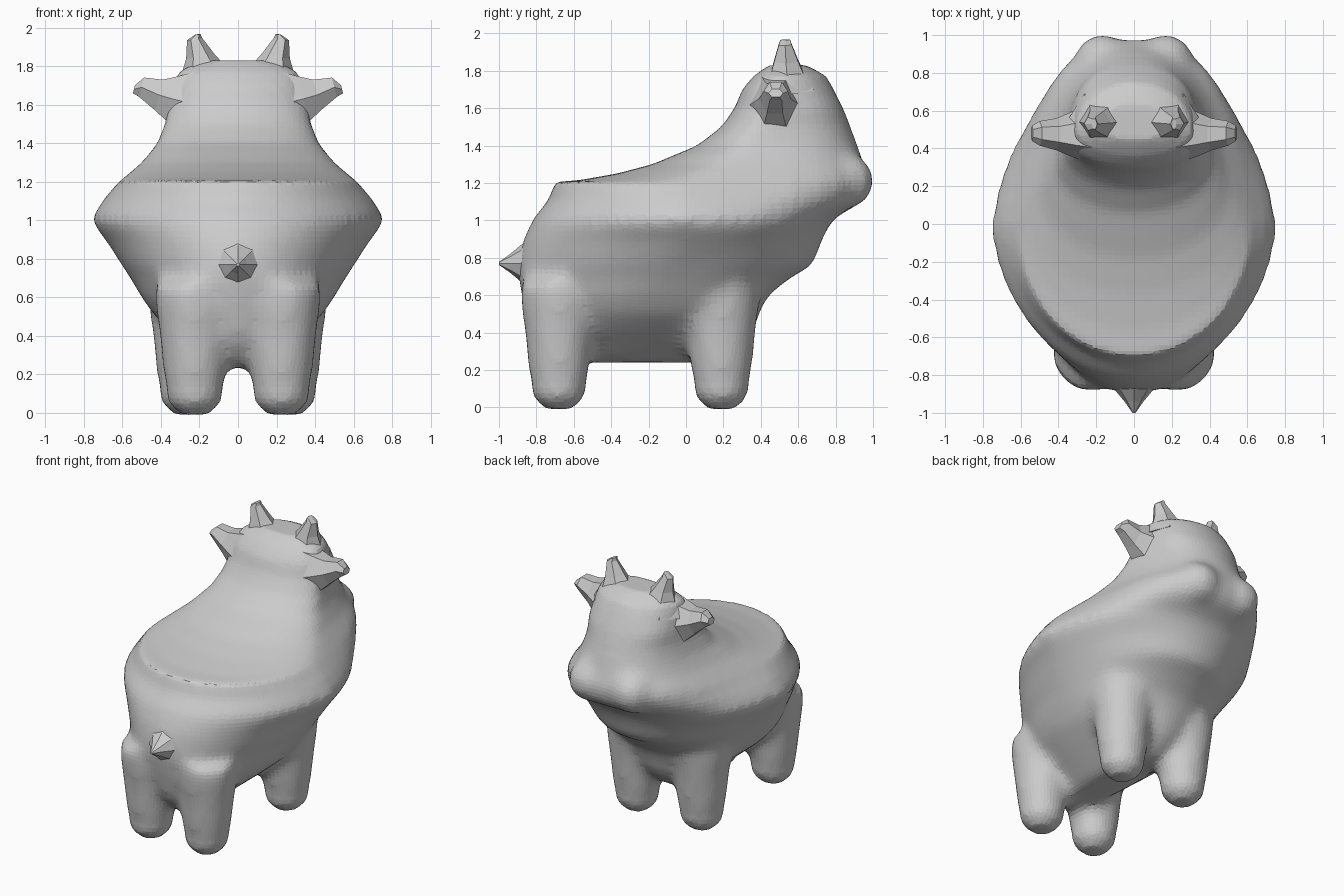
import bpy, bmesh, math
from mathutils import Vector

if "Cube" in bpy.data.objects:
    bpy.data.objects.remove(bpy.data.objects["Cube"])

clay = bpy.data.materials.new("plain grey")
clay.use_nodes = True
clay.diffuse_color = (0.6, 0.6, 0.6, 1)
clay.node_tree.nodes["Principled BSDF"].inputs["Base Color"].default_value = (0.6, 0.6, 0.6, 1)


def loft(bm, rings):
    """Bridge equal closed rings of points and cap both ends."""
    loops = [[bm.verts.new(p) for p in ring] for ring in rings]
    n = len(loops[0])
    for a, b in zip(loops, loops[1:]):
        for i in range(n):
            bm.faces.new((a[i], a[(i + 1) % n], b[(i + 1) % n], b[i]))
    bm.faces.new(loops[0][::-1])
    bm.faces.new(loops[-1])


def finish(bm, name):
    bmesh.ops.recalc_face_normals(bm, faces=bm.faces)
    mesh = bpy.data.meshes.new(name)
    bm.to_mesh(mesh)
    bm.free()
    mesh.materials.append(clay)
    obj = bpy.data.objects.new(name, mesh)
    bpy.context.collection.objects.link(obj)
    return obj


def spike(name, points, radii, sides=6):
    """Flared, faceted spike along a path, radii given as (across, up)."""
    bm = bmesh.new()
    points = [Vector(p) for p in points]
    axis = (points[-1] - points[0]).normalized()
    across = axis.cross(Vector((0, 0, 1)) if abs(axis.z) < 0.7 else Vector((0, 1, 0))).normalized()
    up = across.cross(axis)
    angles = [math.tau * i / sides for i in range(sides)]
    loft(bm, [[p + across * ra * math.cos(t) + up * ru * math.sin(t) for t in angles]
              for p, (ra, ru) in zip(points, radii)])
    return finish(bm, name)


def body_ring(z, front, mid, back, width, taper, power, n=28):
    """Egg-shaped level outline, narrowing towards the muzzle."""
    front_power = 2.1 if z > 1.15 else 1.8
    side = []
    for i in range(n + 1):
        s = -math.cos(math.pi * i / n)
        if s < 0:
            x, y = width * (1 - (-s) ** front_power) ** 0.5, mid - s * (front - mid)
        else:
            x = width * (1 - taper * s ** 1.3) * max(0, 1 - s ** power) ** 0.5
            y = mid + s * (back - mid)
        side.append((x, y, z))
    return side + [(-x, y, z) for x, y, z in side[-2:0:-1]]


# Torso, saddle and head: height, front, middle, back, half width, taper, squareness
levels = [
    (0.24, -0.70, -0.25, 0.22, 0.12, 0, 2),
    (0.33, -0.80, -0.25, 0.32, 0.23, 0, 3),
    (0.42, -0.84, -0.25, 0.37, 0.34, 0, 3),
    (0.50, -0.86, -0.22, 0.39, 0.43, 0, 3),
    (0.60, -0.88, -0.2, 0.44, 0.50, 0, 3),
    (0.70, -0.90, -0.1, 0.57, 0.56, 0.15, 3),
    (0.76, -0.90, -0.1, 0.68, 0.60, 0.2, 3),
    (0.90, -0.87, 0, 0.73, 0.69, 0.25, 3),
    (0.96, -0.84, 0, 0.76, 0.74, 0.3, 4),
    (1.01, -0.82, 0, 0.79, 0.765, 0.3, 4),
    (1.10, -0.74, 0, 0.95, 0.705, 0.4, 6),
    (1.205, -0.70, 0, 0.985, 0.615, 0.35, 8),
    (1.215, -0.57, 0.03, 0.985, 0.60, 0.35, 8),
    (1.25, -0.37, 0.1, 0.97, 0.56, 0.34, 8),
    (1.30, -0.18, 0.2, 0.95, 0.50, 0.33, 6),
    (1.40, 0.06, 0.33, 0.92, 0.42, 0.3, 5),
    (1.50, 0.19, 0.4, 0.88, 0.38, 0.3, 5),
    (1.60, 0.26, 0.45, 0.84, 0.36, 0.25, 5),
    (1.70, 0.30, 0.47, 0.79, 0.34, 0.25, 4),
    (1.77, 0.36, 0.5, 0.75, 0.31, 0.2, 3),
    (1.83, 0.44, 0.52, 0.65, 0.20, 0.1, 2),
]
bm = bmesh.new()
loft(bm, [body_ring(*level) for level in levels])

# Legs flaring into the torso, and rounded muzzle lobes
leg_shape = [(-0.01, 0.07), (0.05, 0.135), (0.2, 0.165), (0.4, 0.185), (0.55, 0.205), (0.68, 0.21)]
for side in (-1, 1):
    for x, y in ((0.225, -0.68), (0.26, 0.19)):
        loft(bm, [[(side * (x + r * math.cos(t)), y + r * math.sin(t), z)
                   for t in [math.tau * i / 16 for i in range(16)]] for z, r in leg_shape])
    lobe = bmesh.ops.create_uvsphere(bm, u_segments=16, v_segments=10, radius=0.15)["verts"]
    bmesh.ops.translate(bm, verts=lobe, vec=(side * 0.17, 0.86, 1.21))
body = finish(bm, "body")

# Fuse the parts, then soften the joins, more strongly below the saddle and at the muzzle
bpy.context.view_layer.objects.active = body
remesh = body.modifiers.new("fuse", "REMESH")
remesh.mode = "VOXEL"
remesh.voxel_size = 0.03
bpy.ops.object.modifier_apply(modifier="fuse")
lower = body.vertex_groups.new(name="joins")
lower.add([v.index for v in body.data.vertices
           if 0.12 < v.co.z < 1.1 or (v.co.y > 0.6 and 1 < v.co.z < 1.5)], 1, "REPLACE")
for name, group, count in (("soften_joins", "joins", 16), ("soften", "", 4)):
    soften = body.modifiers.new(name, "SMOOTH")
    soften.factor = 0.5
    soften.iterations = count
    soften.vertex_group = group
    bpy.ops.object.modifier_apply(modifier=name)
for poly in body.data.polygons:
    poly.use_smooth = False

# Ears, horns and tail
for side, label in ((-1, "right"), (1, "left")):
    spike(label + "_ear",
          [(side * x, y, z) for x, y, z in
           ((0.26, 0.48, 1.61), (0.34, 0.475, 1.63), (0.41, 0.475, 1.65), (0.50, 0.48, 1.69), (0.54, 0.48, 1.68))],
          [(0.15, 0.19), (0.115, 0.14), (0.085, 0.095), (0.065, 0.06), (0.04, 0.025)])
    spike(label + "_horn",
          [(side * x, y, z) for x, y, z in
           ((0.17, 0.54, 1.70), (0.18, 0.54, 1.79), (0.195, 0.535, 1.85), (0.225, 0.53, 1.94), (0.21, 0.53, 1.965))],
          [(0.19, 0.17), (0.11, 0.10), (0.075, 0.075), (0.04, 0.04), (0.015, 0.03)])
spike("tail", [(0, -0.80, 0.77), (0, -0.88, 0.77), (0, -0.94, 0.77), (0, -1, 0.77)],
      [(0.19, 0.17), (0.10, 0.10), (0.05, 0.05), (0.008, 0.008)], 8)
